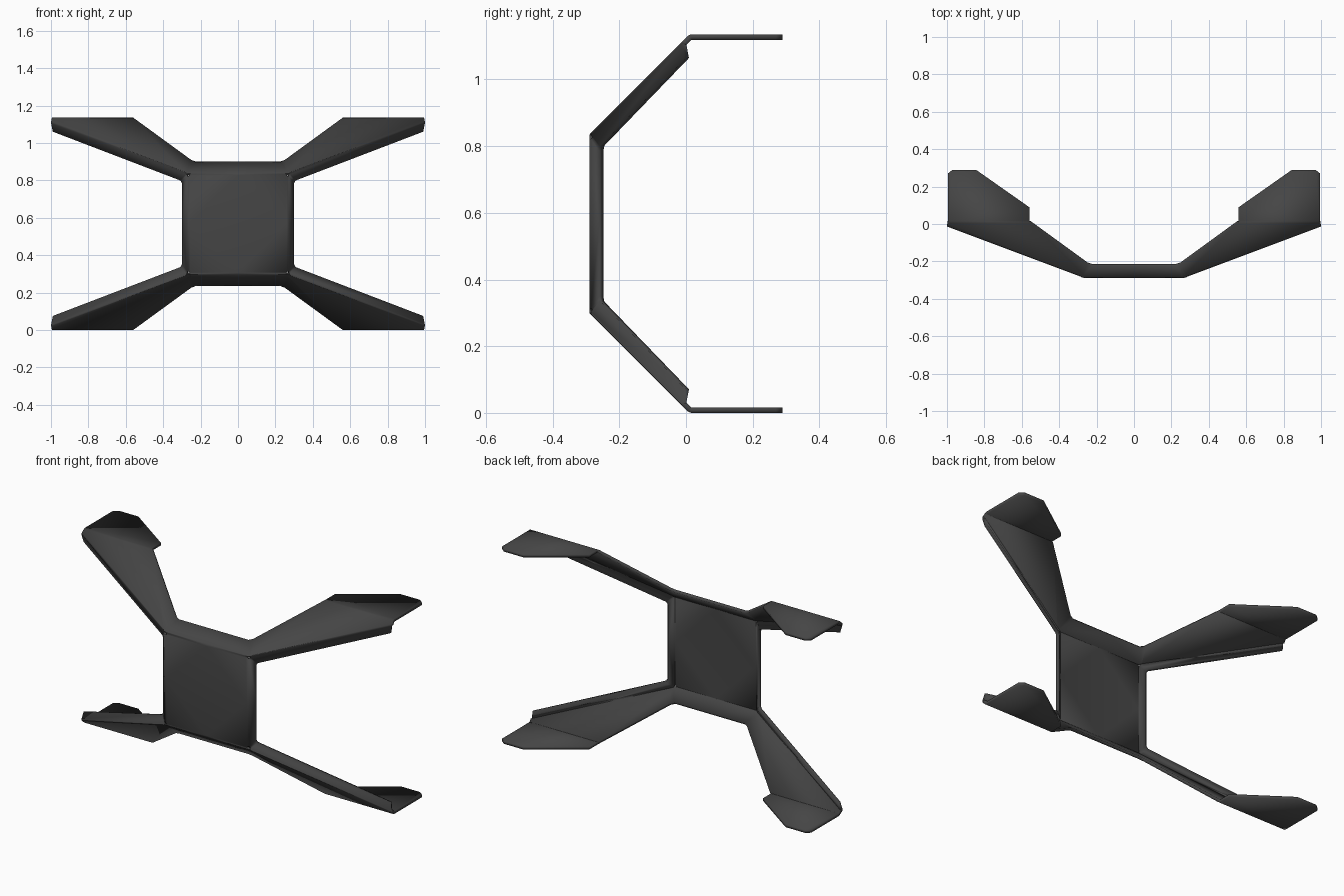
import bpy, bmesh
from mathutils import Vector

if "Cube" in bpy.data.objects:
    bpy.data.objects.remove(bpy.data.objects["Cube"])

MID = 0.5675          # half of the total height
mat = bpy.data.materials.new("dark grey metal")
mat.diffuse_color = (0.06, 0.06, 0.06, 1)
mat.use_nodes = True
mat.node_tree.nodes["Principled BSDF"].inputs["Base Color"].default_value = mat.diffuse_color

bm = bmesh.new()


def vert(x, y, z):
    return bm.verts.new((x, y, z - MID))


# corner where the folds meet, and the small relief hole around it
corner = Vector((0.267, -0.29, 0.835))
elbow = Vector((0.30, -0.26, 0.795))
tip = Vector((1.0, -0.015, 1.11))
R = 0.016
h_top = vert(*(corner + Vector((-R, 0, 0))))
h_side = vert(*(corner + Vector((0, 0, -R))))
h_arm = vert(*(corner + (tip - corner).normalized() * R))
h_seam = vert(*(corner + (elbow - corner).normalized() * R))

# centre plate points
centre = vert(0, -0.29, MID)
side = vert(0.267, -0.29, MID)
top = vert(0, -0.29, 0.835)
lip = vert(0.30, -0.26, MID)
lip_a = vert(0.30, -0.26, 0.785)
lip_b = vert(0.308, -0.258, 0.799)
# sloped arm points
arm_mid = vert(0, -0.225, 0.90)
arm_a = vert(0.225, -0.225, 0.90)
arm_b = vert(0.25, -0.216, 0.909)
inner = vert(0.56, 0.01, 1.135)
outer = vert(0.995, 0.01, 1.135)
tip_v = vert(*tip)
lip_tip = vert(0.99, -0.005, 1.06)
# foot tab outline
tab = [vert(x, y, 1.135) for x, y in
       ((0.995, 0.27), (0.97, 0.29), (0.845, 0.29), (0.56, 0.09))]

for face in (
    [centre, side, h_side, h_top, top],                                   # plate
    [side, lip, lip_a, lip_b, h_seam, h_side],                            # plate lip
    [top, h_top, h_arm, tip_v, outer, inner, arm_b, arm_a, arm_mid],      # arm
    [h_seam, lip_b, lip_tip, tip_v, h_arm],                               # arm lip
    [inner, outer] + tab,                                                 # foot tab
):
    bm.faces.new(face)

# round the sheet folds
folds = [bm.edges.get(p) for p in
         ((top, h_top), (side, h_side), (h_arm, tip_v), (inner, outer))]
bmesh.ops.bevel(bm, geom=folds, offset=0.007, offset_type='OFFSET',
                segments=3, profile=0.5, affect='EDGES', clamp_overlap=False)

mesh = bpy.data.meshes.new("folded_bracket")
bm.to_mesh(mesh)
bm.free()
mesh.materials.append(mat)
bracket = bpy.data.objects.new("folded_bracket", mesh)
bracket.location.z = MID
bpy.context.collection.objects.link(bracket)

bpy.context.view_layer.objects.active = bracket
bracket.select_set(True)
bpy.ops.object.shade_smooth_by_angle(angle=0.5)

# four-way symmetry, then sheet thickness
mirror = bracket.modifiers.new("mirror", 'MIRROR')
mirror.use_axis = (True, False, True)
mirror.merge_threshold = 0.0005
solid = bracket.modifiers.new("thickness", 'SOLIDIFY')
solid.thickness = 0.016
solid.offset = -1
